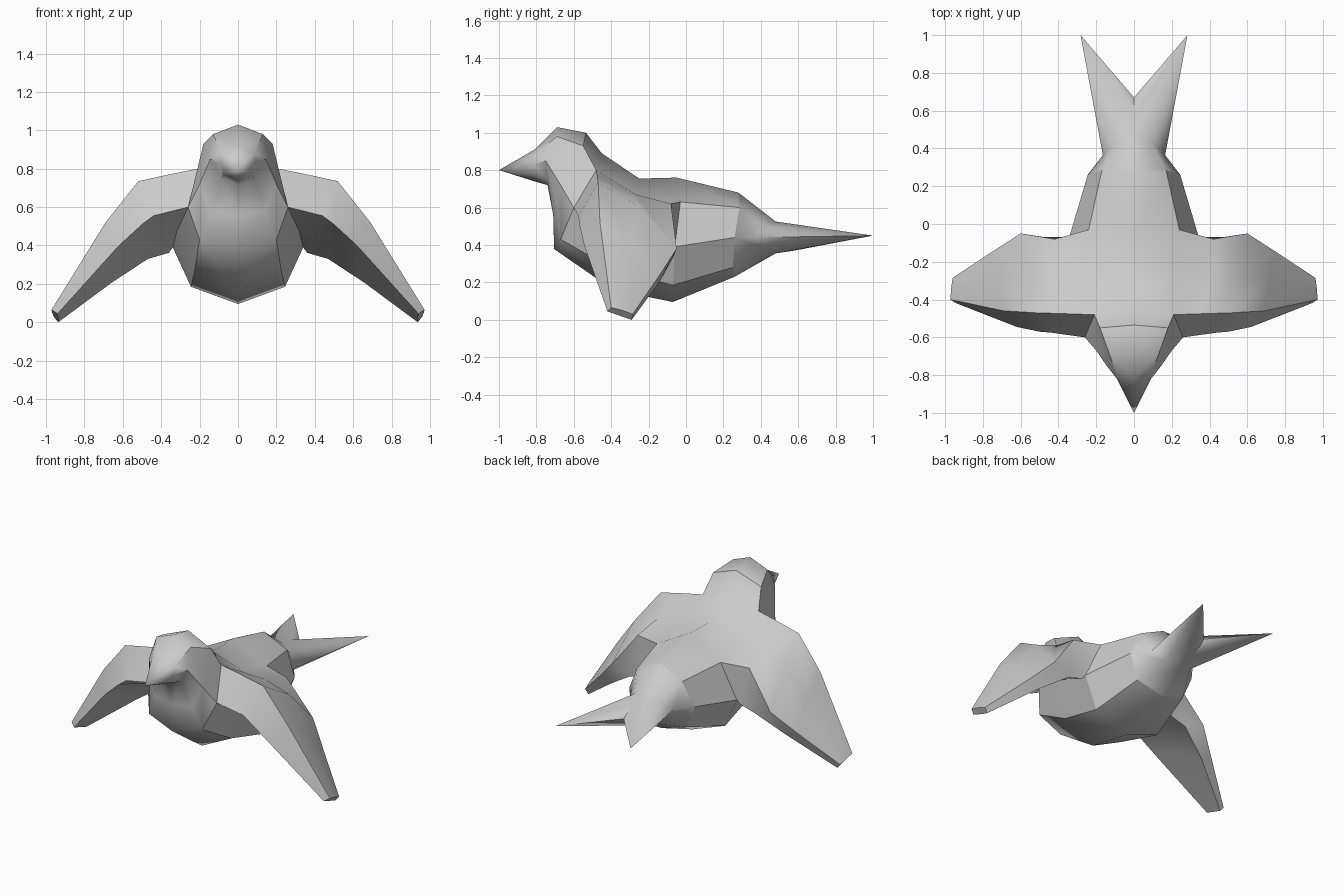
import bpy, bmesh, math

if "Cube" in bpy.data.objects:
    bpy.data.objects.remove(bpy.data.objects["Cube"])

bm = bmesh.new()


def ring(points):
    return [bm.verts.new(p) for p in points]


def loft(a, b, closed=False, skip=()):
    n = len(a)
    for i in range(n if closed else n - 1):
        if i not in skip:
            j = (i + 1) % n
            bm.faces.new((a[i], a[j], b[j], b[i]))


def fan(a, tip):
    for p, q in zip(a, a[1:]):
        bm.faces.new((p, q, tip))


def crease(*path):
    for p, q in zip(path, path[1:]):
        bm.edges.get((p, q)).smooth = False


# Half cross-sections of the body, from spine to belly, beak first
beak = ring([(0, -.81, .91), (.085, -.81, .88), (.09, -.82, .83), (.075, -.81, .77), (0, -.81, .74)])
face = ring([(0, -.69, 1.03), (.13, -.69, .98), (.145, -.75, .85), (.085, -.74, .75), (0, -.74, .72)])
nape = ring([(0, -.535, 1.0), (.18, -.55, .93), (.20, -.67, .72), (.14, -.69, .58), (0, -.71, .56)])
shoulder = ring([(0, -.45, .89), (.21, -.48, .80), (.26, -.60, .60), (.20, -.67, .43), (0, -.705, .378)])
back = ring([(0, -.25, .755), (.22, -.26, .68), (.32, -.30, .47), (.225, -.39, .27), (0, -.39, .16)])
waist = ring([(0, -.05, .76), (.24, -.03, .63), (.34, -.06, .39), (.245, -.07, .185), (0, -.07, .095)])
rump = ring([(0, .28, .68), (.17, .285, .60), (.245, .26, .44), (.18, .25, .28), (0, .26, .23)])
tail_base = ring([(0, .48, .525), (.09, .43, .503), (.165, .365, .44), (.09, .43, .375), (0, .48, .355)])

# Head and trunk, leaving the opening where the wing grows out
fan(beak, bm.verts.new((0, -1, .80)))
body = [beak, face, nape, shoulder, back, waist, rump, tail_base]
for a, b in zip(body, body[1:]):
    wing_here = (a is shoulder) or (a is back)
    loft(a, b, skip=(1,) if wing_here else ())

# Forked tail
fork = ring([(0, .58, .51), (0, .67, .45), (0, .58, .37)])
tip = bm.verts.new((.283, 1, .45))
fan([fork[2], fork[1], fork[0]] + tail_base + [fork[2]], tip)

# Drooping wing: leading edge, upper side, trailing edge, underside
prev = [shoulder[1], back[1], waist[1], waist[2], back[2], shoulder[2]]
wing = [
    [(.36, -.475, .77), (.40, -.27, .67), (.42, -.08, .62),
     (.36, -.07, .362), (.38, -.30, .45), (.44, -.575, .555)],
    [(.52, -.47, .735), (.57, -.26, .61), (.60, -.05, .38),
     (.47, -.07, .33), (.49, -.30, .42), (.50, -.57, .51)],
    [(.69, -.46, .52), (.72, -.29, .41), (.74, -.14, .24),
     (.66, -.14, .205), (.63, -.30, .30), (.62, -.545, .40)],
    [(.972, -.40, .065), (.968, -.34, .05), (.96, -.285, .03),
     (.937, -.29, 0), (.935, -.35, .02), (.94, -.42, .045)],
]
for section in wing:
    cur = ring(section)
    loft(prev, cur, closed=True)
    prev = cur
bm.faces.new(prev)

# Crisp edges of the rump, flanks, wing root, cheeks and crown
crease(*rump)
for i in (1, 2, 3):
    crease(waist[i], rump[i])
crease(waist[1], waist[2], waist[3])
crease(shoulder[2], shoulder[3], back[3], waist[3])
crease(beak[2], face[2], nape[2], shoulder[2])
crease(beak[1], face[1], nape[1], shoulder[1])
crease(nape[0], nape[1])

# Mirror to the other side and weld along the middle
bmesh.ops.mirror(bm, geom=bm.verts[:] + bm.edges[:] + bm.faces[:],
                 axis='X', merge_dist=.001)
bmesh.ops.remove_doubles(bm, verts=bm.verts[:], dist=.001)
bmesh.ops.recalc_face_normals(bm, faces=bm.faces[:])

mesh = bpy.data.meshes.new("flying_bird")
bm.to_mesh(mesh)
bm.free()
bird = bpy.data.objects.new("flying_bird", mesh)
bpy.context.collection.objects.link(bird)
bpy.context.view_layer.objects.active = bird
bird.select_set(True)
bpy.ops.object.shade_smooth_by_angle(angle=math.radians(60), keep_sharp_edges=True)
